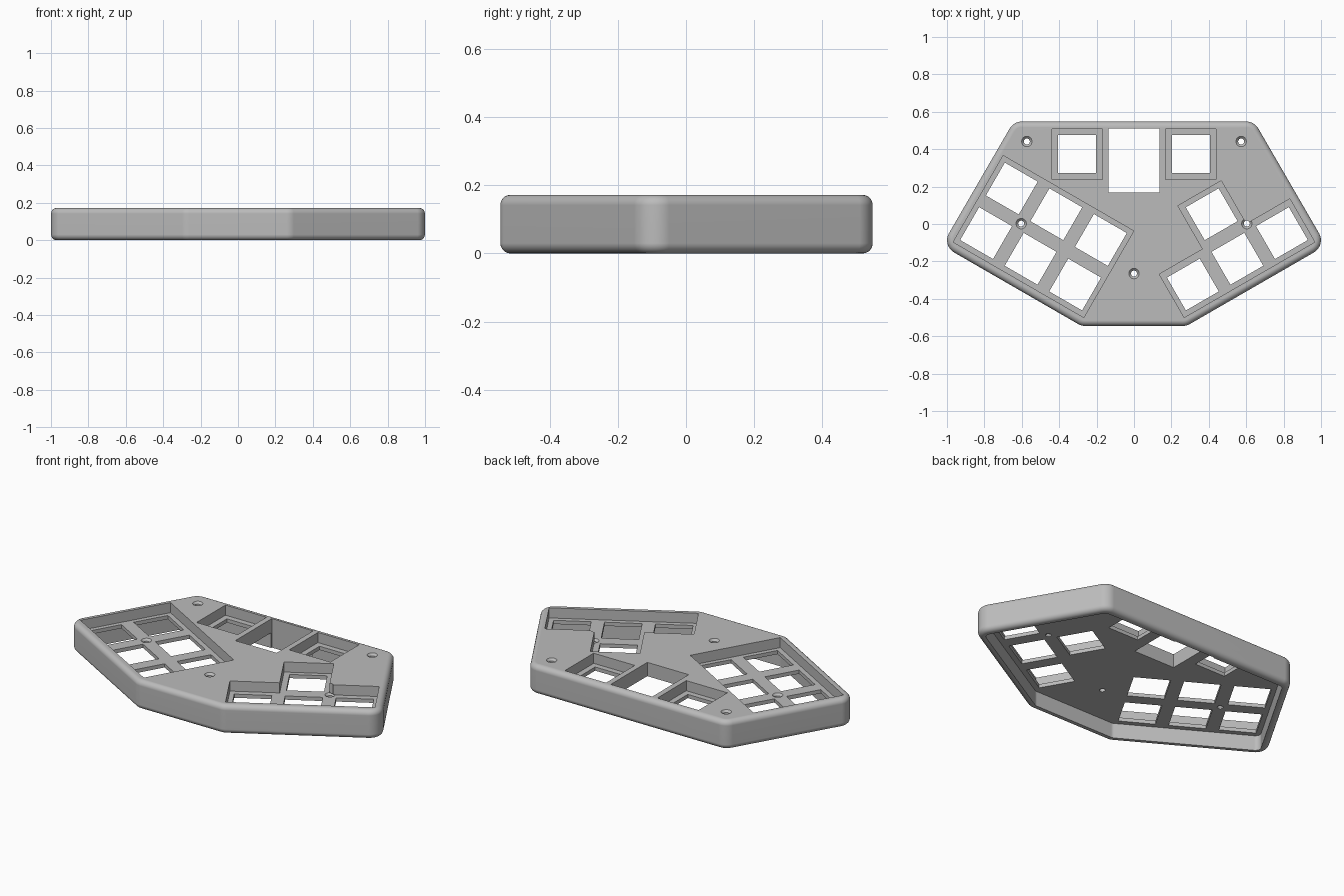
import bpy, bmesh
from math import radians, tan, pi
from mathutils import Matrix, Vector

cube = bpy.data.objects.get("Cube")
if cube:
    bpy.data.objects.remove(cube, do_unlink=True)

TOP, PLATE, CEILING = 0.172, 0.112, 0.09   # case top, key plate top, underside
PITCH, HOLE = 0.275, 0.1015                # key spacing, half opening
WALL = 0.043

grey = bpy.data.materials.new("light_grey_plastic")
grey.use_nodes = True
grey.diffuse_color = (0.5, 0.5, 0.5, 1)
grey.node_tree.nodes["Principled BSDF"].inputs["Base Color"].default_value = grey.diffuse_color


def rounded(points, radius, steps=8):
    """Fillet every corner of a counter-clockwise convex outline."""
    pts = [Vector(p) for p in points]
    out = []
    for i, p in enumerate(pts):
        a = (pts[i - 1] - p).normalized()
        b = (pts[(i + 1) % len(pts)] - p).normalized()
        half = a.angle(b) / 2
        reach = radius / tan(half)
        centre = p + (a + b).normalized() * (reach ** 2 + radius ** 2) ** 0.5
        start, end = p + a * reach - centre, p + b * reach - centre
        for k in range(steps + 1):
            t = k / steps
            arc = Matrix.Rotation((pi - 2 * half) * t, 2)
            out.append(centre + arc @ start)
    return out


def inset(points, d):
    """Move every side of a counter-clockwise outline inward."""
    pts = [Vector(p) for p in points]
    out = []
    for i, p in enumerate(pts):
        a = (p - pts[i - 1]).normalized()
        b = (pts[(i + 1) % len(pts)] - p).normalized()
        na, nb = Vector((-a.y, a.x)), Vector((-b.y, b.x))
        out.append(p + (na + nb) * d / (1 + na.dot(nb)))
    return out


def prism(name, outline, z0, z1, matrix=Matrix(), rim=0):
    bm = bmesh.new()
    face = bm.faces.new([bm.verts.new((p[0], p[1], z0)) for p in outline])
    new = bmesh.ops.extrude_face_region(bm, geom=[face])["geom"]
    bmesh.ops.translate(bm, verts=[g for g in new if isinstance(g, bmesh.types.BMVert)],
                        vec=(0, 0, z1 - z0))
    if rim:
        flat = [e for e in bm.edges if abs(e.verts[0].co.z - e.verts[1].co.z) < 1e-5]
        bmesh.ops.bevel(bm, geom=flat, offset=rim, segments=5, profile=0.5, affect='EDGES')
    bm.transform(matrix)
    bmesh.ops.recalc_face_normals(bm, faces=bm.faces)
    return finish(name, bm)


def finish(name, bm):
    mesh = bpy.data.meshes.new(name)
    bm.to_mesh(mesh)
    bm.free()
    mesh.materials.append(grey)
    ob = bpy.data.objects.new(name, mesh)
    bpy.context.collection.objects.link(ob)
    return ob


def box(hx, hy, cx=0, cy=0):
    return [(cx - hx, cy - hy), (cx + hx, cy - hy), (cx + hx, cy + hy), (cx - hx, cy + hy)]


def cone(name, x, y, r_low, r_high, z0, z1):
    bm = bmesh.new()
    bmesh.ops.create_cone(bm, cap_ends=True, segments=32, radius1=r_low, radius2=r_high,
                          depth=z1 - z0, matrix=Matrix.Translation((x, y, (z0 + z1) / 2)))
    return finish(name, bm)


# Case shell with rounded corners and rims
right_half = [(0.281, -0.545), (1.027, -0.1145), (0.643, 0.548)]
outline = right_half + [(-x, y) for x, y in reversed(right_half)]
case = prism("controller_case", rounded(outline, 0.075), 0, TOP, rim=0.03)

# Hollow underside
cutters = [prism("hollow_cutter", rounded(inset(outline, WALL), 0.032), -0.1, CEILING)]

# Key pockets and openings: six keys on one side, four on the other
for side in (-1, 1):
    cluster = Matrix.Translation((side * 0.484, -0.067, 0)) @ Matrix.Rotation(side * radians(30), 4, 'Z')
    hu, hv, col = 0.403, 0.267, 0.134
    if side < 0:
        pocket = box(hu, hv)
    else:
        pocket = [(-hu, -hv), (hu, -hv), (hu, 0), (col, 0), (col, hv), (-col, hv), (-col, 0), (-hu, 0)]
    cutters.append(prism("key_pocket_cutter", pocket, PLATE, 0.3, cluster))
    for i in (-1, 0, 1):
        for j in (-0.5, 0.5):
            if side < 0 or j < 0 or i == 0:
                key = box(HOLE, HOLE, i * PITCH, j * PITCH)
                cutters.append(prism("key_hole_cutter", key, -0.2, 0.4, cluster))
    # Small key near the back edge
    cutters.append(prism("back_pocket_cutter", box(0.135, 0.135, side * 0.304, 0.374), PLATE, 0.3))
    cutters.append(prism("back_hole_cutter", box(HOLE, HOLE, side * 0.304, 0.374), -0.2, 0.4))

# Circuit board window and the cable notch behind it
cutters.append(prism("board_window_cutter", box(0.136, 0.171, 0, 0.34), -0.2, 0.4))
cutters.append(prism("cable_notch_cutter", rounded(box(0.088, 0.15, 0, 0.245), 0.04), -0.7, -0.45,
                     Matrix.Rotation(pi / 2, 4, 'X')))

# Countersunk screw holes
for x, y, z in [(-0.603, 0.002, PLATE), (0.603, 0.002, PLATE), (0, -0.265, TOP),
                (-0.573, 0.441, TOP), (0.573, 0.441, TOP)]:
    cutters.append(cone("screw_hole_cutter", x, y, 0.016, 0.016, -0.2, 0.4))
    cutters.append(cone("countersink_cutter", x, y, 0.014, 0.030, z - 0.014, z + 0.002))

# Cut the case, then drop the cutters
for c in cutters:
    c.hide_render = True
    mod = case.modifiers.new(c.name, 'BOOLEAN')
    mod.operation, mod.solver, mod.object = 'DIFFERENCE', 'EXACT', c
bpy.context.view_layer.update()
cut = bpy.data.meshes.new_from_object(case.evaluated_get(bpy.context.evaluated_depsgraph_get()))
case.modifiers.clear()
case.data = cut
cut.materials.clear()
cut.materials.append(grey)
for c in cutters:
    bpy.data.objects.remove(c, do_unlink=True)

# Smooth the rounded edges, keep cut edges crisp
bpy.ops.object.select_all(action='DESELECT')
case.select_set(True)
bpy.context.view_layer.objects.active = case
bpy.ops.object.shade_smooth_by_angle(angle=radians(30))
weighted = case.modifiers.new("flat_faces", 'WEIGHTED_NORMAL')
weighted.keep_sharp = True
